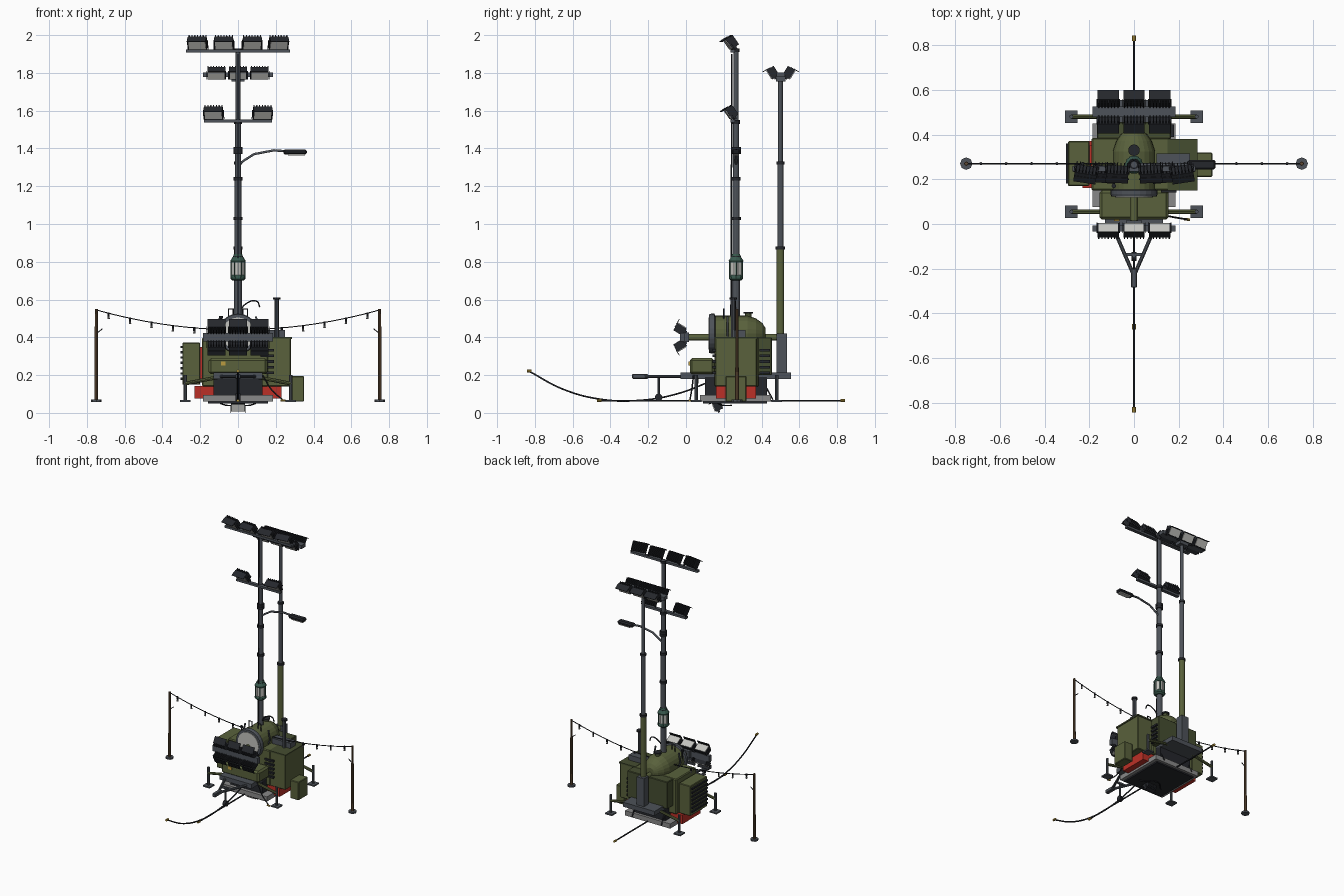
import bpy, bmesh
from math import radians, pi, cos, sin
from mathutils import Matrix, Vector

if "Cube" in bpy.data.objects:
    bpy.data.objects.remove(bpy.data.objects["Cube"])

def mat(name, c):
    m = bpy.data.materials.new(name)
    m.diffuse_color = (*c, 1)
    m.use_nodes = True
    m.node_tree.nodes["Principled BSDF"].inputs["Base Color"].default_value = m.diffuse_color
    return m
OLIVE = mat("olive", (.10, .12, .045))
DOLIVE = mat("dark_olive", (.06, .075, .03))
DARK = mat("dark", (.018, .02, .025))
STEEL = mat("steel", (.075, .085, .10))
LIGHT = mat("lens", (.55, .55, .52))
PALE = mat("pale_grey", (.25, .25, .25))
RED = mat("red", (.5, .03, .02))
WOOD = mat("wood", (.12, .07, .035))
GREEN = mat("lantern_green", (.04, .10, .075))
BRASS = mat("brass", (.5, .33, .05))

def finish(name, bm, *mats):
    me = bpy.data.meshes.new(name)
    bm.to_mesh(me)
    bm.free()
    for m in mats:
        me.materials.append(m)
    o = bpy.data.objects.new(name, me)
    bpy.context.collection.objects.link(o)
    return o

def add_box(bm, c, s, idx=0, M=Matrix()):
    r = bmesh.ops.create_cube(bm, size=1, matrix=M @ Matrix.Translation(c) @ Matrix.Diagonal((*s, 1)))
    for f in {f for v in r["verts"] for f in v.link_faces}:
        f.material_index = idx

def box(name, x, y, z, m, bevel=0):
    """Box from min/max pairs."""
    bm = bmesh.new()
    add_box(bm, [(a[0] + a[1]) / 2 for a in (x, y, z)], [a[1] - a[0] for a in (x, y, z)])
    o = finish(name, bm, m)
    if bevel:
        b = o.modifiers.new("bevel", "BEVEL")
        b.width, b.segments = bevel, 1
    return o

def rod(name, p, q, r, m, n=10, r2=None):
    p, q = Vector(p), Vector(q)
    d = q - p
    M = Matrix.Translation((p + q) / 2) @ Vector((0, 0, 1)).rotation_difference(d).to_matrix().to_4x4()
    bm = bmesh.new()
    bmesh.ops.create_cone(bm, cap_ends=True, segments=n, radius1=r, radius2=r if r2 is None else r2, depth=d.length, matrix=M)
    return finish(name, bm, m)

def lathe(name, prof, M, m, n=24):
    """Revolve (radius, height) profile about local z."""
    bm = bmesh.new()
    rings = [[bm.verts.new(M @ Vector((r * cos(2 * pi * i / n), r * sin(2 * pi * i / n), h))) for i in range(n)] for r, h in prof]
    for a, b in zip(rings, rings[1:]):
        for i in range(n):
            bm.faces.new((a[i], a[(i + 1) % n], b[(i + 1) % n], b[i]))
    bm.faces.new(rings[0][::-1])
    bm.faces.new(rings[-1])
    bmesh.ops.recalc_face_normals(bm, faces=bm.faces[:])
    return finish(name, bm, m)

def cable(name, pts, r, m, smooth=False):
    cu = bpy.data.curves.new(name, "CURVE")
    cu.dimensions, cu.bevel_depth, cu.bevel_resolution, cu.use_fill_caps = "3D", r, 1, True
    s = cu.splines.new("BEZIER" if smooth else "POLY")
    pp = s.bezier_points if smooth else s.points
    pp.add(len(pts) - 1)
    for b, p in zip(pp, pts):
        b.co = p if smooth else (*p, 1)
        if smooth:
            b.handle_left_type = b.handle_right_type = "AUTO"
    cu.materials.append(m)
    o = bpy.data.objects.new(name, cu)
    bpy.context.collection.objects.link(o)

def flood(name, M, w=.1, h=.066):
    """Finned floodlight, lens towards local -y."""
    bm = bmesh.new()
    add_box(bm, (0, 0, 0), (w, .026, h), 0, M)
    add_box(bm, (0, -.014, 0), (w * .9, .006, h * .86), 1, M)
    add_box(bm, (0, -.02, h / 2), (w, .03, .004), 0, M)
    for i in range(7):
        add_box(bm, ((i / 6 - .5) * w * .9, .021, 0), (.005, .02, h * .9), 0, M)
    for s in (-1, 1):
        add_box(bm, (s * (w / 2 + .003), .004, -.015), (.004, .012, h * .8), 0, M)
    finish(name, bm, DARK, LIGHT)

def place(x, y, z, pitch, yaw=0):
    return Matrix.Translation((x, y, z)) @ Matrix.Rotation(radians(yaw), 4, "Z") @ Matrix.Rotation(radians(pitch), 4, "X")

def twin_head(name, H):
    """Crossbar with two rows of three lamps, spreading along local y."""
    bm = bmesh.new()
    add_box(bm, (0, 0, 0), (.37, .045, .026), 0, H)
    add_box(bm, (0, 0, -.02), (.07, .05, .03), 0, H)
    finish(name + "_crossbar", bm, STEEL)
    for yaw, sy in ((0, -1), (180, 1)):
        for x in (-.115, 0, .115):
            flood(name + "_lamp", H @ place(x, sy * .05, .008, 32, yaw), .095, .06)

# main telescopic mast
Y = .265
for a, b, r in ((.45, .83, .021), (.83, 1.25, .018), (1.25, 1.55, .016), (1.55, 1.93, .013)):
    rod("mast_section", (0, Y, a), (0, Y, b), r, STEEL, 12)
    rod("mast_collar", (0, Y, b - .02), (0, Y, b), r + .006, DARK, 12)
for z in (1.02, 1.37, 1.39):
    rod("mast_clamp", (0, Y, z), (0, Y, z + .018), .025, DARK, 12)
rod("mast_cable", (0, Y - .027, .5), (0, Y - .022, 1.9), .004, DARK, 6)

# mast lamp rows
for z, half, xs in ((1.915, .275, (-.215, -.075, .075, .215)), (1.545, .18, (-.13, .13))):
    box("lamp_bar", (-half, half), (.235, .26), (z - .008, z + .008), STEEL)
    for x in xs:
        flood("mast_lamp", place(x, .232, z + .043, 35, x * 40))

# street lamp arm and head
cable("street_arm", [(0, Y, 1.31), (.03, Y, 1.335), (.085, Y, 1.37), (.19, Y, 1.39), (.26, Y, 1.385)], .007, STEEL)
box("street_lamp_head", (.24, .365), (.243, .287), (1.368, 1.394), DARK, .008)
box("street_lamp_lens", (.265, .355), (.249, .281), (1.363, 1.37), LIGHT)

# lantern round the mast
lathe("lantern_base", [(.028, .70), (.04, .71), (.04, .722), (.035, .73)], Matrix.Translation((0, Y, 0)), GREEN, 10)
rod("lantern_glass", (0, Y, .725), (0, Y, .8), .035, LIGHT, 10)
lathe("lantern_cap", [(.038, .795), (.041, .805), (.025, .83), (.022, .84)], Matrix.Translation((0, Y, 0)), GREEN, 10)
for i in range(6):
    a = i * pi / 3
    c, s = .037 * cos(a), .037 * sin(a)
    rod("lantern_rib", (c, Y + s, .72), (c, Y + s, .8), .004, GREEN, 6)

# rear mast with twin head, and folded horizontal copy at the front
for a, b, r, m in ((.2, .88, .020, OLIVE), (.88, 1.33, .016, STEEL), (1.33, 1.77, .013, STEEL)):
    rod("rear_mast_section", (0, .5, a), (0, .5, b), r, m, 12)
    rod("rear_mast_collar", (0, .5, b - .015), (0, .5, b), r + .005, DARK, 12)
box("rear_mast_foot", (-.03, .03), (.48, .535), (.2, .42), STEEL)
twin_head("rear", Matrix.Translation((0, .502, 1.79)))
rod("folded_mast", (0, .01, .4), (0, .5, .4), .018, OLIVE, 12)
twin_head("front", Matrix.Translation((0, -.02, .4)) @ Matrix.Rotation(radians(90), 4, "X"))

# searchlight drum
D = Matrix.Translation((0, .135, .42)) @ Matrix.Rotation(radians(-90), 4, "X")
lathe("drum", [(.095, .01), (.095, .19), (.08, .235), (.055, .27), (.03, .285)], D, OLIVE)
lathe("drum_rim", [(.088, -.012), (.102, -.012), (.106, 0), (.106, .015), (.095, .02)], D, STEEL)
lathe("drum_lens", [(.085, -.016), (.085, -.008)], D, LIGHT)
rod("drum_vent", (0, .33, .5), (0, .33, .525), .018, DOLIVE, 14)
rod("drum_vent_cap", (0, .33, .525), (0, .33, .535), .026, DARK, 14)
for s in (-1, 1):
    cable("drum_handle", [(s * .025, .2, .5), (s * .025, .2, .55), (s * .05, .2, .55), (s * .05, .2, .49)], .004, DARK)
    cable("drum_yoke", [(s * .08, .22, .39), (s * .11, .22, .44), (s * .095, .22, .51)], .006, STEEL)
cable("work_lamp_arm", [(.01, .26, .53), (.035, .26, .572), (.1, .26, .59), (.115, .26, .56)], .004, DARK, True)

# body boxes
box("main_body", (-.19, .16), (.15, .385), (.14, .4), OLIVE, .006)
box("rear_body", (-.165, .165), (.38, .455), (.2, .4), DOLIVE, .004)
box("front_body", (-.155, .155), (.02, .15), (.205, .29), OLIVE, .012)
box("front_plate", (-.09, -.065), (.014, .022), (.25, .272), BRASS)
box("generator", (.155, .28), (.155, .375), (.14, .395), OLIVE, .004)
box("generator_lid", (.15, .285), (.15, .38), (.392, .402), DOLIVE)
box("side_locker", (.28, .35), (.21, .32), (.06, .195), OLIVE, .004)
box("radiator_box", (-.295, -.2), (.17, .37), (.15, .372), OLIVE, .004)
box("radiator_neck", (-.21, -.18), (.19, .35), (.17, .35), RED)
for i in range(7):
    z = .175 + i * .028
    box("radiator_slat", (-.305, -.293), (.18, .36), (z, z + .012), DARK)
for i in range(5):
    z = .205 + i * .03
    box("front_slat", (.12, .19), (.14, .157), (z, z + .014), DARK)
    box("rear_slat", (.16, .178), (.39, .445), (z, z + .014), DARK)
box("exhaust_box", (.1, .25), (.255, .315), (.4, .44), STEEL)
rod("exhaust_pipe", (.205, .25, .4), (.205, .25, .605), .013, STEEL, 10)
rod("exhaust_cap", (.205, .25, .6), (.205, .25, .612), .021, DARK, 10)
rod("filler_neck", (-.09, .17, .4), (-.09, .17, .51), .005, DARK, 8)
rod("filler_cap", (-.09, .17, .5), (-.09, .17, .512), .01, DARK, 8)

# chassis
box("red_chassis", (-.23, .23), (.16, .37), (.075, .142), RED)
box("base_slab", (-.185, .185), (.075, .45), (.06, .095), PALE)
box("underside_pan", (-.16, .16), (.09, .43), (.05, .062), DARK)
box("core", (-.13, .13), (.1, .43), (.09, .19), DARK)
box("deck", (-.13, .13), (-.03, .555), (.18, .213), STEEL)
flood("under_lamp", place(0, .16, .034, 20), .075, .05)
cable("under_loop", [(-.12, .15, .07), (-.08, .18, .045), (0, .24, .04), (.08, .18, .045), (.12, .15, .07)], .004, DARK, True)

# outriggers
for sx in (-1, 1):
    for y in (.055, .48):
        rod("outrigger_arm", (sx * .1, y, .19), (sx * .28, y, .155), .010, OLIVE, 8)
        rod("outrigger_leg", (sx * .28, y, .065), (sx * .28, y, .2), .009, STEEL, 8)
        box("outrigger_pad", (sx * .28 - .028, sx * .28 + .028), (y - .028, y + .028), (.058, .068), STEEL)
    rod("rear_stay", (sx * .12, .4, .18), (sx * .12, .46, .07), .004, DARK, 6)
    # drawbar
    rod("drawbar_side", (sx * .1, 0, .193), (sx * .005, -.22, .193), .009, STEEL, 8)
box("drawbar_cross", (-.035, .035), (-.143, -.13), (.187, .199), STEEL)
box("coupler", (-.014, .014), (-.285, -.2), (.18, .206), STEEL, .004)
rod("jockey_leg", (0, -.145, .08), (0, -.145, .195), .007, STEEL, 8)
rod("jockey_wheel", (-.012, -.145, .082), (.012, -.145, .082), .02, DARK, 12)

# ground cables with plugs
cable("hanging_cable", [(0, -.83, .22), (0, -.65, .125), (0, -.45, .072), (0, -.25, .066), (0, -.05, .10), (0, .15, .175)], .005, DARK, True)
cable("ground_cable", [(0, -.46, .065), (0, .83, .065)], .005, DARK)
for y, z in ((-.83, .222), (-.46, .065), (.83, .065)):
    rod("plug", (0, y - .012, z), (0, y + .012, z), .008, BRASS, 8)
cable("short_cable", [(.13, .04, .2), (.18, .03, .12), (.24, .02, .066)], .004, DARK, True)
rod("short_plug", (.225, .022, .066), (.25, .019, .066), .006, BRASS, 8)

# festoon poles, string and bulbs
def sag(x):
    return .44 + .105 * (x / .75) ** 2
cable("festoon_string", [(x / 20, .27, sag(x / 20)) for x in range(-15, 16)], .003, DARK)
for s in (-1, 1):
    rod("pole", (s * .75, .27, .06), (s * .75, .27, .55), .010, WOOD, 8, .008)
    rod("pole_foot", (s * .75, .27, .058), (s * .75, .27, .07), .028, STEEL, 8)
    rod("pole_cleat", (s * .75, .27, .42), (s * .718, .27, .445), .003, DARK, 6)
    for i in range(5):
        x = s * (.685 - i * .1135)
        rod("bulb_socket", (x, .27, sag(x) + .004), (x, .27, sag(x) - .016), .006, DARK, 8)
        rod("bulb", (x, .27, sag(x) - .03), (x, .27, sag(x) - .014), .007, PALE, 8, .004)
